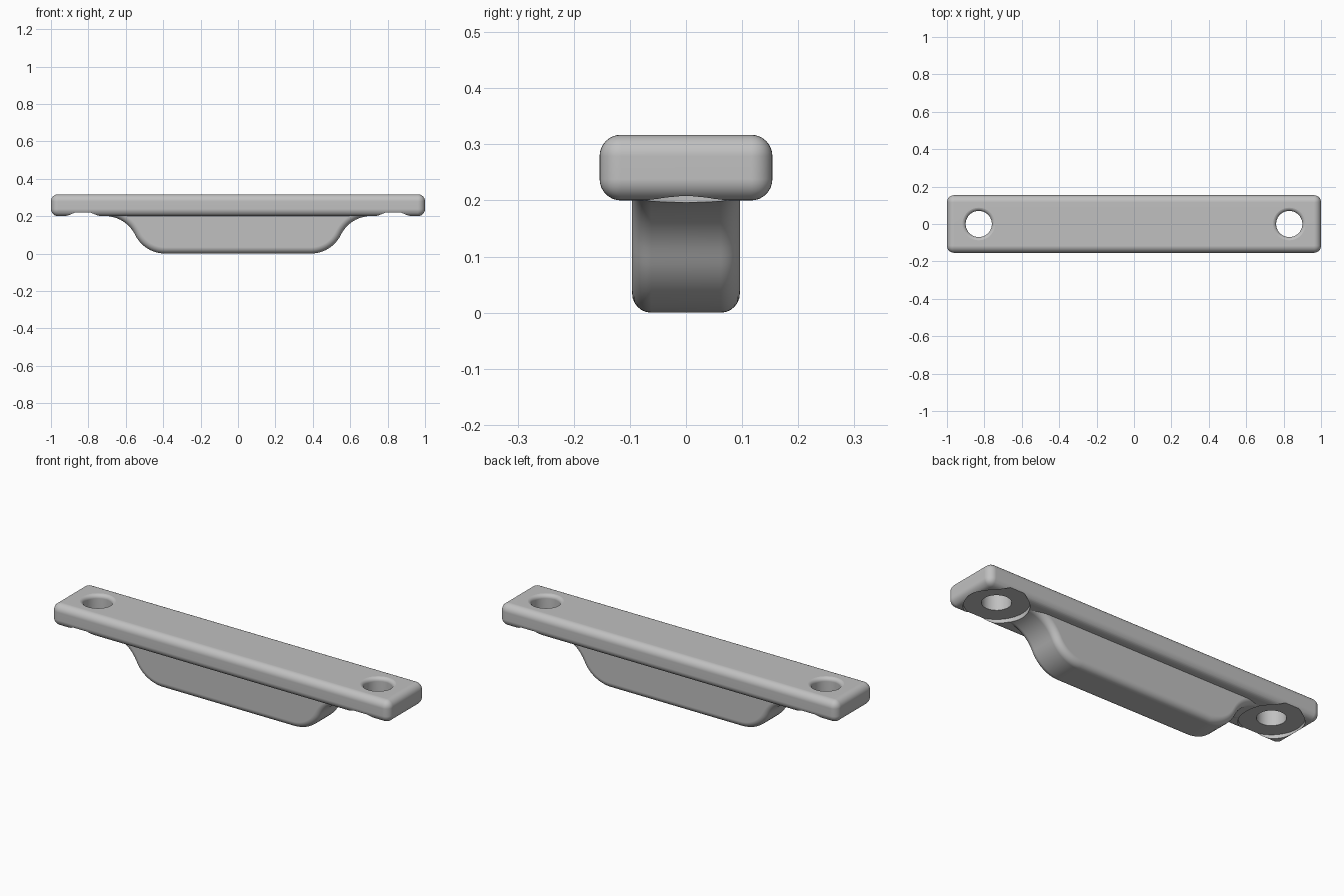
import bpy, bmesh, math
from mathutils import Matrix

cube = bpy.data.objects.get("Cube")
if cube:
    bpy.data.objects.remove(cube)

grey = bpy.data.materials.new("plain grey")
grey.use_nodes = True
colour = (0.53, 0.53, 0.53, 1)
grey.diffuse_color = colour
bsdf = next(n for n in grey.node_tree.nodes if n.type == 'BSDF_PRINCIPLED')
bsdf.inputs["Base Color"].default_value = colour

TOP, UNDER, HOLE_X = 0.317, 0.20, 0.83


def make_object(name, bm):
    bmesh.ops.recalc_face_normals(bm, faces=bm.faces[:])
    mesh = bpy.data.meshes.new(name)
    bm.to_mesh(mesh)
    bm.free()
    mesh.materials.append(grey)
    obj = bpy.data.objects.new(name, mesh)
    bpy.context.collection.objects.link(obj)
    return obj


def activate(obj):
    bpy.ops.object.select_all(action='DESELECT')
    obj.select_set(True)
    bpy.context.view_layer.objects.active = obj


# Mounting plate: a long bar with all edges rounded
bm = bmesh.new()
bmesh.ops.create_cube(bm, size=1)
bmesh.ops.scale(bm, vec=(2, 0.308, TOP - UNDER), verts=bm.verts[:])
bmesh.ops.translate(bm, vec=(0, 0, (TOP + UNDER) / 2), verts=bm.verts[:])
bmesh.ops.bevel(bm, geom=bm.edges[:], offset=0.038, segments=8,
                profile=0.5, affect='EDGES')
plate = make_object("mounting_plate", bm)

# Lower block: S-curved ends made of two tangent arcs, extruded across y
X_OUT, X_IN, HALF_Y = 0.71, 0.39, 0.096
theta = 2 * math.atan(UNDER / (X_OUT - X_IN))
radius = (X_OUT - X_IN) / (2 * math.sin(theta))
steps = 12
upper = [(X_OUT - radius * math.sin(theta * i / steps),
          UNDER - radius * (1 - math.cos(theta * i / steps)))
         for i in range(steps + 1)]
lower = [(X_IN + radius * math.sin(theta * i / steps),
          radius * (1 - math.cos(theta * i / steps)))
         for i in reversed(range(steps))]
half = [(X_OUT, UNDER + 0.04)] + upper + lower
outline = half + [(-x, z) for x, z in reversed(half)]

bm = bmesh.new()
face = bm.faces.new([bm.verts.new((x, -HALF_Y, z)) for x, z in outline])
extruded = bmesh.ops.extrude_face_region(bm, geom=[face])["geom"]
bmesh.ops.translate(bm, vec=(0, 2 * HALF_Y, 0),
                    verts=[v for v in extruded if isinstance(v, bmesh.types.BMVert)])
bmesh.ops.recalc_face_normals(bm, faces=bm.faces[:])
rim = [e for e in bm.edges
       if abs(e.verts[0].co.y - e.verts[1].co.y) < 1e-5
       and min(v.co.z for v in e.verts) < UNDER + 0.001]
rim = [e for e in rim if max(v.co.z for v in e.verts) < UNDER + 0.001]
bmesh.ops.bevel(bm, geom=rim, offset=0.034, segments=6,
                profile=0.5, affect='EDGES')
block = make_object("lower_block", bm)

# Screw hole cutter: shallow round recess below, bore, rounded lip on top
LIP, BORE = 0.02, 0.07
section = [(0, 0.12), (0.155, 0.12), (0.155, 0.22), (BORE, 0.22)]
for i in range(7):
    a = math.radians(80 * i / 6)
    section.append((BORE + LIP * (1 - math.cos(a)), TOP - LIP + LIP * math.sin(a)))
section += [(0.097, TOP + 0.003), (0.097, TOP + 0.05), (0, TOP + 0.05)]


def hole_cutter(x):
    bm = bmesh.new()
    verts = [bm.verts.new((r, 0, z)) for r, z in section]
    edges = [bm.edges.new(pair) for pair in zip(verts, verts[1:])]
    bmesh.ops.spin(bm, geom=verts + edges, cent=(0, 0, 0), axis=(0, 0, 1),
                   angle=2 * math.pi, steps=64)
    bmesh.ops.remove_doubles(bm, verts=bm.verts[:], dist=1e-5)
    bmesh.ops.transform(bm, matrix=Matrix.Translation((x, 0, 0)), verts=bm.verts[:])
    cutter = make_object("hole_cutter", bm)
    cutter.hide_render = True
    return cutter


# Cut both holes and recesses, then remove the cutters
for x in (-HOLE_X, HOLE_X):
    cutter = hole_cutter(x)
    for obj in (plate, block):
        activate(obj)
        mod = obj.modifiers.new("hole", 'BOOLEAN')
        mod.operation = 'DIFFERENCE'
        mod.solver = 'EXACT'
        mod.object = cutter
        bpy.ops.object.modifier_apply(modifier=mod.name)
    bpy.data.objects.remove(cutter)

# Smooth fillets with crisp recess edges
for obj in (plate, block):
    activate(obj)
    bpy.ops.object.shade_smooth_by_angle(angle=math.radians(30))
    mod = obj.modifiers.new("even_shading", 'WEIGHTED_NORMAL')
    mod.keep_sharp = True
